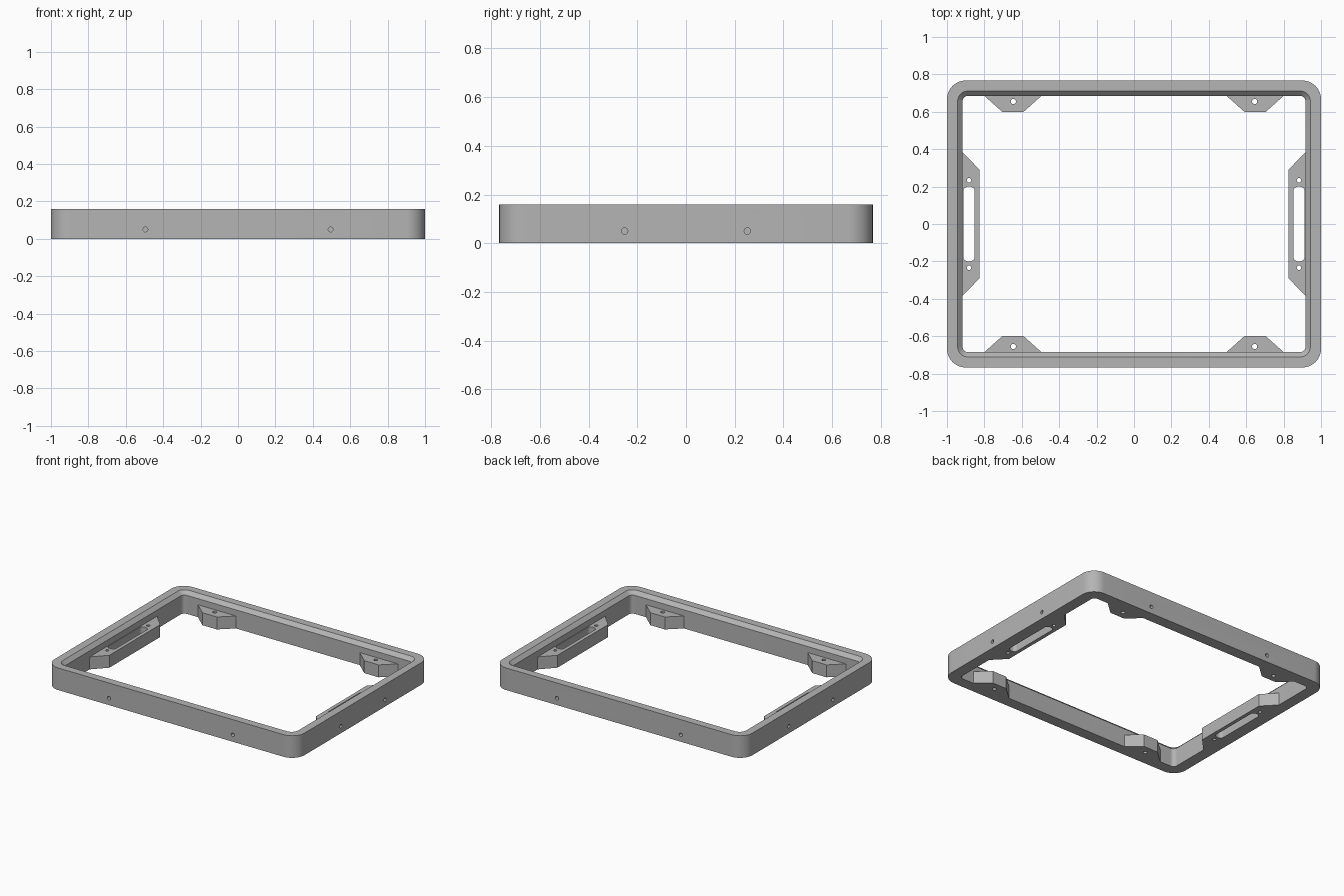
import bpy, bmesh
from math import sin, cos, pi, radians
from mathutils import Matrix

cube = bpy.data.objects.get("Cube")
if cube:
    bpy.data.objects.remove(cube)

HEIGHT, TAB_HEIGHT = 0.16, 0.09
INNER_X, INNER_Y = 0.917, 0.685

grey = bpy.data.materials.new("plain_grey")
grey.use_nodes = True
colour = (0.46, 0.46, 0.46, 1)
grey.diffuse_color = colour
grey.node_tree.nodes["Principled BSDF"].inputs["Base Color"].default_value = colour


def finish(bm, name):
    bmesh.ops.recalc_face_normals(bm, faces=bm.faces)
    mesh = bpy.data.meshes.new(name)
    bm.to_mesh(mesh)
    bm.free()
    mesh.materials.append(grey)
    obj = bpy.data.objects.new(name, mesh)
    bpy.context.collection.objects.link(obj)
    return obj


def rounded_rect(hx, hy, r, steps=12):
    """Outline of a rectangle with round corners, counter-clockwise."""
    pts = []
    for k, (sx, sy) in enumerate(((1, 1), (-1, 1), (-1, -1), (1, -1))):
        for i in range(steps + 1):
            a = (k + i / steps) * pi / 2
            pts.append((sx * (hx - r) + r * cos(a), sy * (hy - r) + r * sin(a)))
    return pts


def prism(outline, z0, z1, name):
    bm = bmesh.new()
    low = [bm.verts.new((x, y, z0)) for x, y in outline]
    high = [bm.verts.new((x, y, z1)) for x, y in outline]
    bm.faces.new(low)
    bm.faces.new(high)
    for i in range(len(low)):
        j = (i + 1) % len(low)
        bm.faces.new((low[i], low[j], high[j], high[i]))
    return finish(bm, name)


def drill(name, place, axis, r, depth):
    """Cylinder cutter centred at place along the given axis."""
    bm = bmesh.new()
    turn = {"x": Matrix.Rotation(pi / 2, 4, "Y"), "y": Matrix.Rotation(pi / 2, 4, "X"),
            "z": Matrix.Identity(4)}[axis]
    bmesh.ops.create_cone(bm, cap_ends=True, segments=24, radius1=r, radius2=r,
                          depth=depth, matrix=Matrix.Translation(place) @ turn)
    return finish(bm, name)


def cut(obj, cutters):
    bpy.context.view_layer.objects.active = obj
    for cutter in cutters:
        mod = obj.modifiers.new("cut", "BOOLEAN")
        mod.operation, mod.solver, mod.object = "DIFFERENCE", "EXACT", cutter
        bpy.ops.object.modifier_apply(modifier=mod.name)
        bpy.data.objects.remove(cutter)


def smooth(obj):
    bpy.ops.object.select_all(action="DESELECT")
    obj.select_set(True)
    bpy.context.view_layer.objects.active = obj
    bpy.ops.object.shade_smooth_by_angle(angle=radians(30))


# Frame: a closed section swept round as rounded rectangles
section = [
    (1.0, 0.767, 0.1, 0),
    (1.0, 0.767, 0.1, HEIGHT),
    (0.943, 0.711, 0.055, HEIGHT),
    (INNER_X, INNER_Y, 0.03, HEIGHT - 0.026),
    (INNER_X, INNER_Y, 0.03, 0),
]
bm = bmesh.new()
rings = [[bm.verts.new((x, y, z)) for x, y in rounded_rect(hx, hy, r)]
         for hx, hy, r, z in section]
for a, b in zip(rings, rings[1:] + rings[:1]):
    for i in range(len(a)):
        j = (i + 1) % len(a)
        bm.faces.new((a[i], a[j], b[j], b[i]))
frame = finish(bm, "frame")

# Blind screw holes in the outer walls
holes = []
for s in (-1, 1):
    for t in (-1, 1):
        holes.append(drill("end_hole", (s, t * 0.252, 0.05), "x", 0.013, 0.12))
        holes.append(drill("side_hole", (t * 0.495, s * 0.767, 0.05), "y", 0.013, 0.12))
cut(frame, holes)
smooth(frame)

# Four tapered corner tabs, each with a vertical screw hole
for sx, side in ((1, "left"), (-1, "right")):
    for sy, end in ((1, "back"), (-1, "front")):
        outline = [(sx * x, sy * y) for x, y in
                   ((0.8, INNER_Y), (0.705, 0.6), (0.59, 0.6), (0.495, INNER_Y))]
        tab = prism(outline, 0, TAB_HEIGHT, f"{end}_{side}_tab")
        cut(tab, [drill("tab_hole", (sx * 0.645, sy * 0.655, 0.05), "z", 0.014, 0.3)])
        smooth(tab)

# Two long side brackets with a slot and two screw holes
for sx, side in ((1, "left"), (-1, "right")):
    outline = [(sx * x, y) for x, y in
               ((INNER_X, 0.385), (0.826, 0.29), (0.826, -0.29), (INNER_X, -0.385))]
    bracket = prism(outline, 0, TAB_HEIGHT, f"{side}_bracket")
    slot = [(sx * 0.882 + x, y) for x, y in rounded_rect(0.03, 0.2, 0.026, 8)]
    cutters = [prism(slot, -0.1, 0.2, "slot_cutter")]
    for t in (-1, 1):
        cutters.append(drill("bracket_hole", (sx * 0.882, t * 0.234, 0.05), "z", 0.012, 0.3))
    cut(bracket, cutters)
    smooth(bracket)
